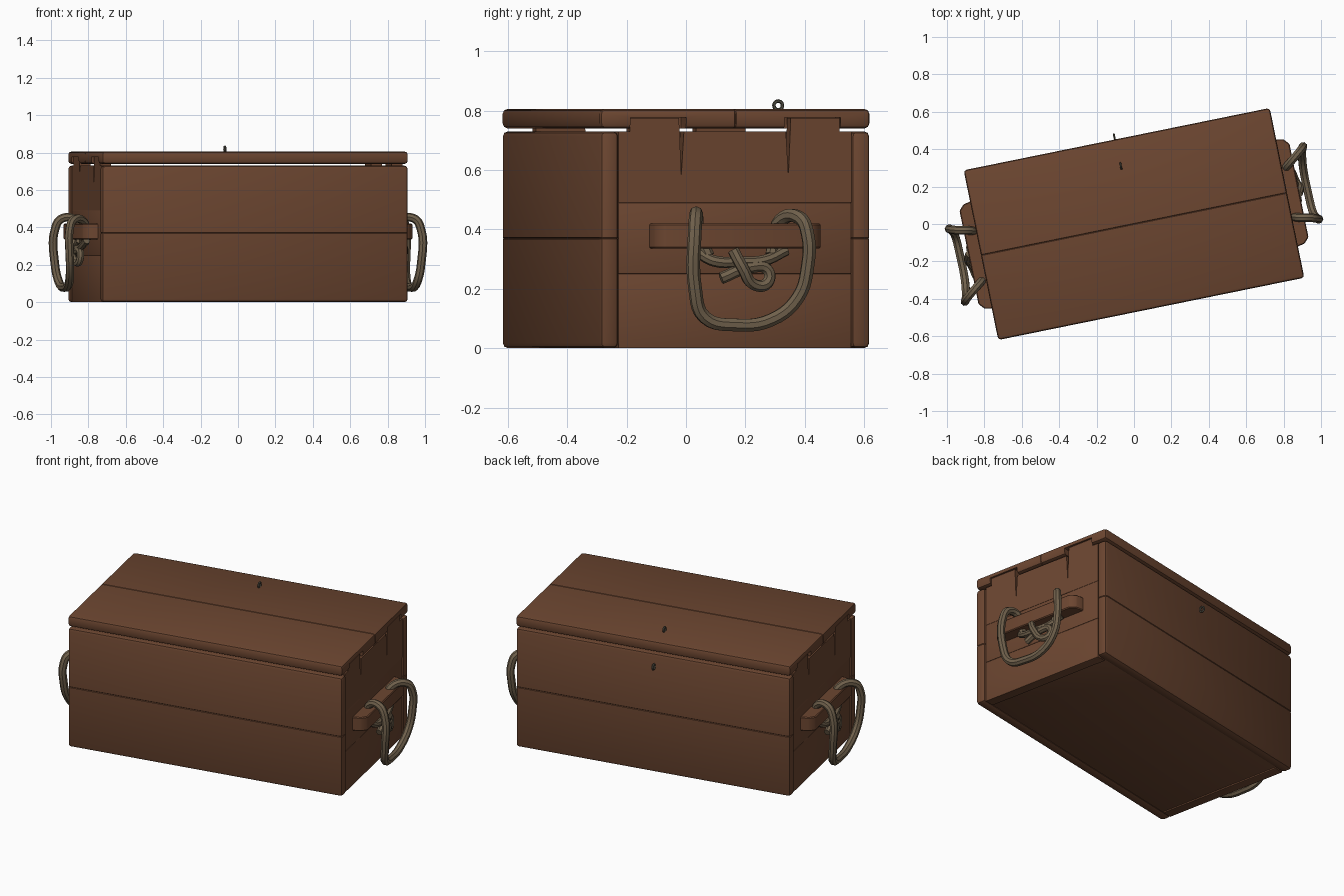
import bpy, bmesh, math
from mathutils import Matrix, Vector

if "Cube" in bpy.data.objects:
    bpy.data.objects.remove(bpy.data.objects["Cube"])

TURN = Matrix.Rotation(math.radians(11.5), 4, 'Z')   # the chest stands askew
HALF_L, HALF_W = 0.835, 0.463


def material(name, color):
    m = bpy.data.materials.new(name)
    m.use_nodes = True
    m.diffuse_color = (*color, 1)
    m.node_tree.nodes["Principled BSDF"].inputs["Base Color"].default_value = (*color, 1)
    return m


WOOD = material("brown wood", (0.150, 0.061, 0.030))
ROPE = material("tan rope", (0.162, 0.119, 0.072))
METAL = material("dark metal", (0.090, 0.083, 0.062))


def finish(obj, mat, spin=0):
    obj.data.materials.clear()
    obj.data.materials.append(mat)
    obj.matrix_world = TURN @ Matrix.Rotation(spin, 4, 'Z') @ obj.matrix_world
    bpy.ops.object.select_all(action='DESELECT')
    obj.select_set(True)
    bpy.context.view_layer.objects.active = obj
    bpy.ops.object.shade_smooth_by_angle(angle=math.radians(30))
    return obj


def to_object(name, bm):
    bmesh.ops.recalc_face_normals(bm, faces=bm.faces)
    mesh = bpy.data.meshes.new(name)
    bm.to_mesh(mesh)
    bm.free()
    obj = bpy.data.objects.new(name, mesh)
    bpy.context.collection.objects.link(obj)
    return obj


def box(name, lo, hi, bevel=0.003, seam=None):
    """Box with rounded edges; edges on the seam plane (axis, value) stay tight."""
    bm = bmesh.new()
    lo, hi = Vector(lo), Vector(hi)
    bmesh.ops.create_cube(bm, size=1)
    for v in bm.verts:
        v.co = Vector((lo[i] + hi[i]) / 2 + v.co[i] * (hi[i] - lo[i]) for i in range(3))
    edges = bm.edges[:]
    if seam:
        axis, value = seam
        edges = [e for e in edges if any(abs(v.co[axis] - value) > 1e-4 for v in e.verts)]
    bmesh.ops.bevel(bm, geom=edges, offset=bevel, segments=2, profile=0.5,
                    affect='EDGES', clamp_overlap=True)
    if seam:
        tight = [e for e in bm.edges if all(abs(v.co[axis] - value) < 1e-4 for v in e.verts)]
        bmesh.ops.bevel(bm, geom=tight, offset=0.003, segments=1, affect='EDGES',
                        clamp_overlap=True)
    return to_object(name, bm)


def prism(name, points, direction, bevel=0):
    """Flat outline pushed along a direction."""
    bm = bmesh.new()
    face = bm.faces.new([bm.verts.new(p) for p in points])
    new = bmesh.ops.extrude_face_region(bm, geom=[face])["geom"]
    bmesh.ops.translate(bm, vec=direction,
                        verts=[g for g in new if isinstance(g, bmesh.types.BMVert)])
    if bevel:
        bmesh.ops.bevel(bm, geom=bm.edges[:], offset=bevel, segments=1, affect='EDGES',
                        clamp_overlap=True)
    return to_object(name, bm)


def rope(name, points, radius, spin):
    curve = bpy.data.curves.new(name, 'CURVE')
    curve.dimensions = '3D'
    curve.bevel_depth, curve.bevel_resolution = radius, 2
    curve.resolution_u, curve.use_fill_caps = 5, True
    spline = curve.splines.new('BEZIER')
    spline.bezier_points.add(len(points) - 1)
    for bp, p in zip(spline.bezier_points, points):
        bp.co = p
        bp.handle_left_type = bp.handle_right_type = 'AUTO'
    obj = bpy.data.objects.new(name, curve)
    bpy.context.collection.objects.link(obj)
    bpy.ops.object.select_all(action='DESELECT')
    obj.select_set(True)
    bpy.context.view_layer.objects.active = obj
    bpy.ops.object.convert(target='MESH')
    return finish(bpy.context.object, ROPE, spin)


# Long walls, two planks each
for side, spin in (("front", 0), ("back", math.pi)):
    for part, z0, z1 in (("lower", 0, 0.37), ("upper", 0.37, 0.73)):
        obj = box(f"{side}_{part}_plank", (-HALF_L, -HALF_W, z0), (HALF_L, -0.4, z1),
                  0.018, (2, 0.37))
        finish(obj, WOOD, spin)

# Floor
finish(box("floor", (-0.80, -0.41, 0.008), (0.80, 0.41, 0.04)), WOOD)

# Lid planks, notched at both ends for the wall tabs
for side, y0, y1 in (("front", -HALF_W, 0), ("back", 0, HALF_W)):
    lid = box(f"lid_{side}_plank", (-HALF_L, y0, 0.74), (HALF_L, y1, 0.805), 0.016, (1, 0))
    for end in (-1, 1):
        mid = 0.265 * (-1 if side == "front" else 1)
        cutter = box("notch_cutter", (end * 0.83 - 0.08, mid - 0.096, 0.70),
                     (end * 0.83 + 0.08, mid + 0.096, 0.777), 0.001)
        cutter.hide_render = True
        mod = lid.modifiers.new("notch", 'BOOLEAN')
        mod.operation, mod.object, mod.solver = 'DIFFERENCE', cutter, 'EXACT'
        bpy.context.view_layer.objects.active = lid
        bpy.ops.object.modifier_apply(modifier=mod.name)
        bpy.data.objects.remove(cutter)
    finish(lid, WOOD)

# End walls with tabs, cracks, grab bars and rope handles
half_top = [(0.40, 0.49), (0.40, 0.73), (0.36, 0.73), (0.36, 0.775),
            (0.192, 0.775), (0.184, 0.58), (0.175, 0.73)]
top_outline = half_top + [(-y, z) for y, z in reversed(half_top)]
loop_path = [(.86, -.10, .31), (.85, -.13, .38), (.865, -.14, .442), (.93, -.155, .447),
             (.962, -.165, .40), (.965, -.165, .20), (.95, -.13, .105), (.945, -.02, .078),
             (.945, .10, .095), (.955, .19, .17), (.965, .222, .28), (.965, .222, .38),
             (.94, .20, .438), (.87, .145, .428), (.85, .13, .36), (.86, .12, .315)]
knot_path = [(.855, -.13, .32), (.875, -.08, .293), (.88, 0, .29), (.875, .09, .295),
             (.86, .17, .33)]
tie_path = [(.895, -.02, .33), (.91, .01, .27), (.895, .05, .215), (.885, .10, .22),
            (.88, .10, .265), (.885, .04, .272), (.885, -.06, .235)]

for side, spin in (("left", 0), ("right", math.pi)):
    for part, z0, z1 in (("lower", 0, 0.25), ("middle", 0.25, 0.49)):
        finish(box(f"{side}_{part}_plank", (0.765, -0.40, z0), (0.825, 0.40, z1)), WOOD, spin)
    finish(prism(f"{side}_top_plank", [(0.765, y, z) for y, z in top_outline],
                 (0.06, 0, 0)), WOOD, spin)
    bar = [(0.82, -0.295), (0.872, -0.285), (0.90, -0.255),
           (0.90, 0.255), (0.872, 0.285), (0.82, 0.295)]
    finish(prism(f"{side}_grab_bar", [(x, y, 0.335) for x, y in bar],
                 (0, 0, 0.085), 0.005), WOOD, spin)
    rope(f"{side}_rope_handle", loop_path, 0.023, spin)
    rope(f"{side}_rope_crossing", knot_path, 0.019, spin)
    rope(f"{side}_rope_knot", tie_path, 0.020, spin)

# Metal eyes of the latch
for name, spot in (("lid_eye", (-0.007, 0.318, 0.817)), ("back_eye", (-0.01, 0.476, 0.655))):
    bpy.ops.mesh.primitive_torus_add(major_radius=0.015, minor_radius=0.006, major_segments=12,
                                     minor_segments=6, location=spot,
                                     rotation=(0, math.pi / 2, 0))
    eye = bpy.context.object
    eye.name = name
    bpy.context.view_layer.update()
    finish(eye, METAL)
